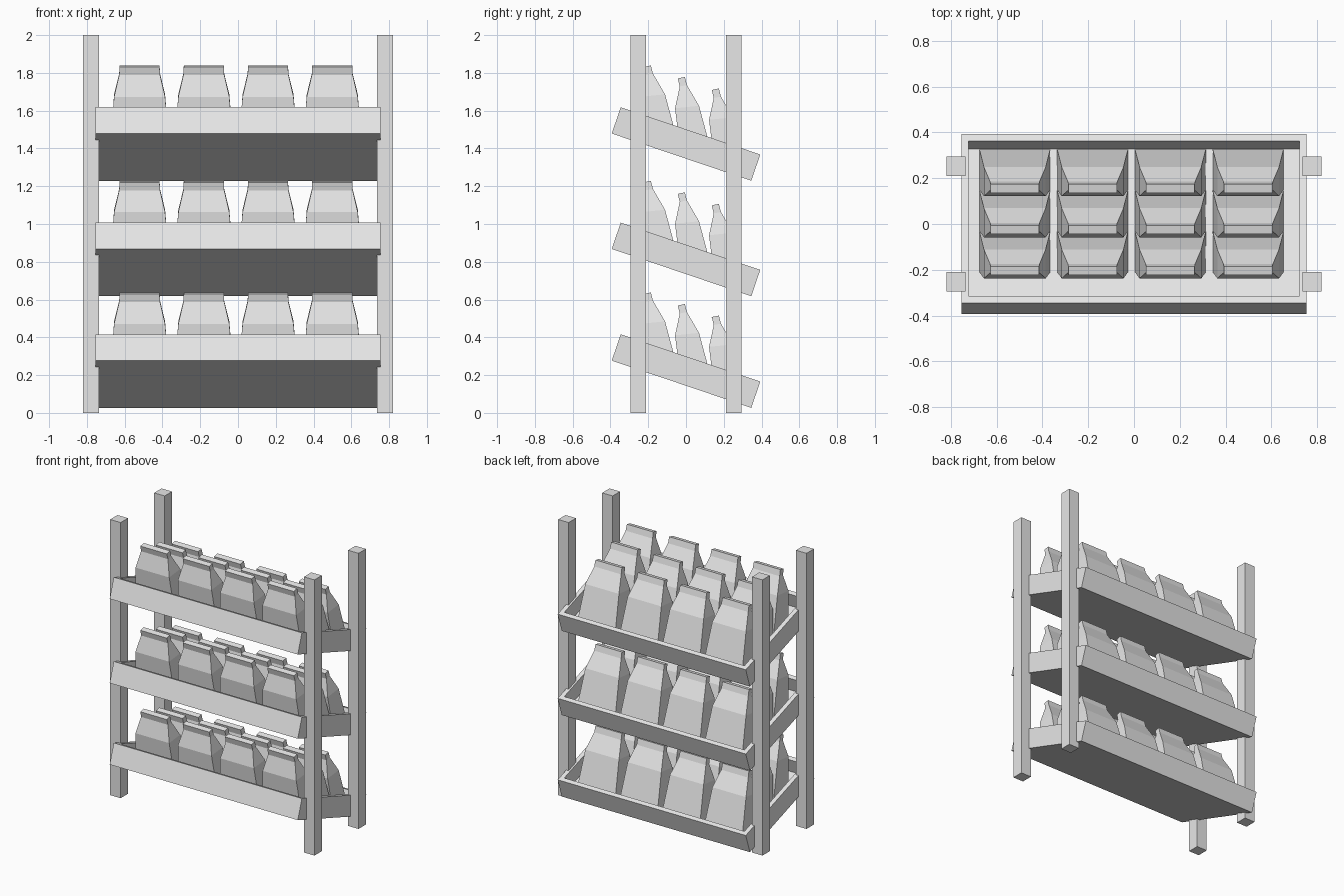
import bpy, bmesh, math
from mathutils import Matrix, Vector

if "Cube" in bpy.data.objects:
    bpy.data.objects.remove(bpy.data.objects["Cube"])

grey = bpy.data.materials.new("light grey")
grey.diffuse_color = (0.8, 0.8, 0.8, 1)
grey.use_nodes = True
grey.node_tree.nodes["Principled BSDF"].inputs["Base Color"].default_value = grey.diffuse_color


def finish(name, bm):
    bmesh.ops.recalc_face_normals(bm, faces=bm.faces)
    me = bpy.data.meshes.new(name)
    bm.to_mesh(me)
    bm.free()
    me.materials.append(grey)
    ob = bpy.data.objects.new(name, me)
    bpy.context.collection.objects.link(ob)
    return ob


def box(size):
    bm = bmesh.new()
    bmesh.ops.create_cube(bm, size=1)
    bmesh.ops.scale(bm, vec=size, verts=bm.verts)
    return bm


# four corner posts
for sx, side in ((-1, "left"), (1, "right")):
    for sy, end in ((-1, "front"), (1, "back")):
        post = finish(f"{end}_{side}_post", box((0.084, 0.084, 2)))
        post.location = (sx * 0.778, sy * 0.2525, 1)

TILT = math.radians(18.7)


# open tray, tilted down towards the back
def tray(name, z):
    bm = box((1.51, 0.78, 0.147))
    top = max(bm.faces, key=lambda f: f.calc_center_median().z)
    bmesh.ops.inset_region(bm, faces=[top], thickness=0.045)
    inner = bmesh.ops.extrude_discrete_faces(bm, faces=[top])["faces"][0]
    bmesh.ops.translate(bm, vec=(0, 0, -0.108), verts=inner.verts)
    ob = finish(name, bm)
    ob.matrix_world = Matrix.Translation((0, 0, z)) @ Matrix.Rotation(-TILT, 4, "X")


# bag sections: front y, front z, back y, back z, half width (relative to tray centre)
SECTIONS = [
    (-0.030, -0.038, 0.147, -0.088, 0.155),   # base
    (-0.058, 0.189, 0.069, 0.202, 0.135),     # shoulder
    (-0.033, 0.305, 0.005, 0.312, 0.108),     # neck
    (-0.044, 0.347, -0.006, 0.355, 0.106),    # folded lip
]


def bag(name, loc):
    bm = bmesh.new()
    rings = [[bm.verts.new(p) for p in ((-w, fy, fz), (w, fy, fz), (w, by, bz), (-w, by, bz))]
             for fy, fz, by, bz, w in SECTIONS]
    for a, b in zip(rings, rings[1:]):
        for i in range(4):
            j = (i + 1) % 4
            bm.faces.new((a[i], a[j], b[j], b[i]))
    bm.faces.new(rings[0][::-1])
    bm.faces.new(rings[-1])
    finish(name, bm).location = loc


# three trays, each with three rows of four bags
for level, z in (("lower", 0.2215), ("middle", 0.8125), ("upper", 1.4235)):
    tray(f"{level}_tray", z)
    for row in (-1, 0, 1):
        for col in range(4):
            bag(f"{level}_bag_{row + 2}_{col + 1}",
                Vector((-0.521 + 0.34 * col, row * 0.18, z - row * 0.061)))
